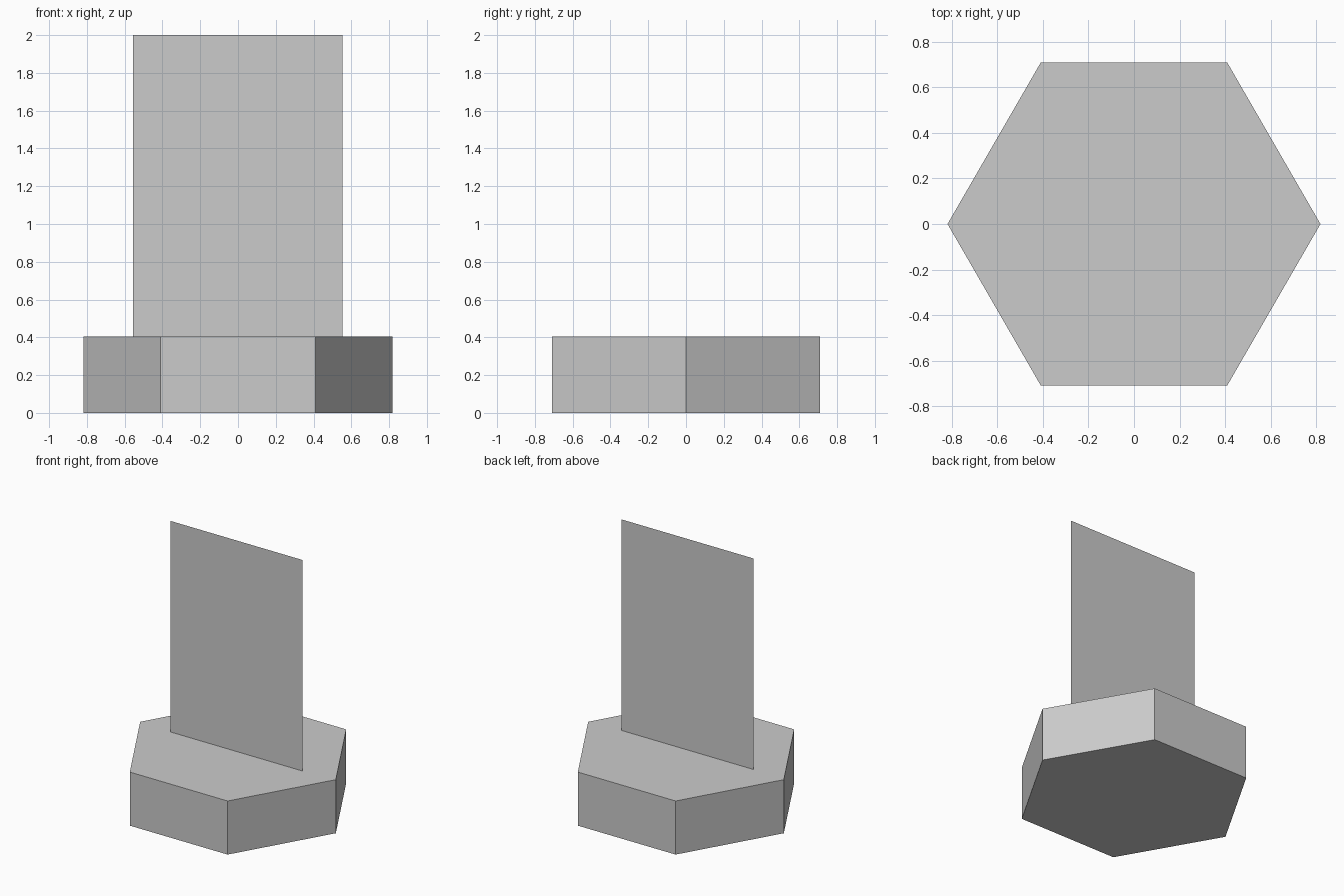
import bpy
import bmesh

if "Cube" in bpy.data.objects:
    bpy.data.objects.remove(bpy.data.objects["Cube"])

HEAD_RADIUS = 0.818
HEAD_HEIGHT = 0.405
TOP = 2.0

# Hexagonal head, with corners pointing along x
bpy.ops.mesh.primitive_cylinder_add(vertices=6, radius=HEAD_RADIUS, depth=HEAD_HEIGHT,
                                    location=(0, 0, HEAD_HEIGHT / 2),
                                    rotation=(0, 0, 0.5235987756))
head = bpy.context.object
head.name = "hex_head"
# Turn a further 30 degrees if the corners do not reach the x axis
widest = max(abs((head.rotation_euler.to_matrix() @ v.co).x) for v in head.data.vertices)
if widest < HEAD_RADIUS * 0.95:
    head.rotation_euler.z = 0


def upright_sheet(name, x0, x1, y, z0, z1):
    """Single flat face standing parallel to the front."""
    bm = bmesh.new()
    corners = [(x0, y, z0), (x1, y, z0), (x1, y, z1), (x0, y, z1)]
    bm.faces.new([bm.verts.new(c) for c in corners])
    mesh = bpy.data.meshes.new(name)
    bm.to_mesh(mesh)
    bm.free()
    obj = bpy.data.objects.new(name, mesh)
    bpy.context.collection.objects.link(obj)
    return obj


# Flat shank standing on the head
upright_sheet("flat_shank", -0.555, 0.552, -0.016, HEAD_HEIGHT, TOP)
